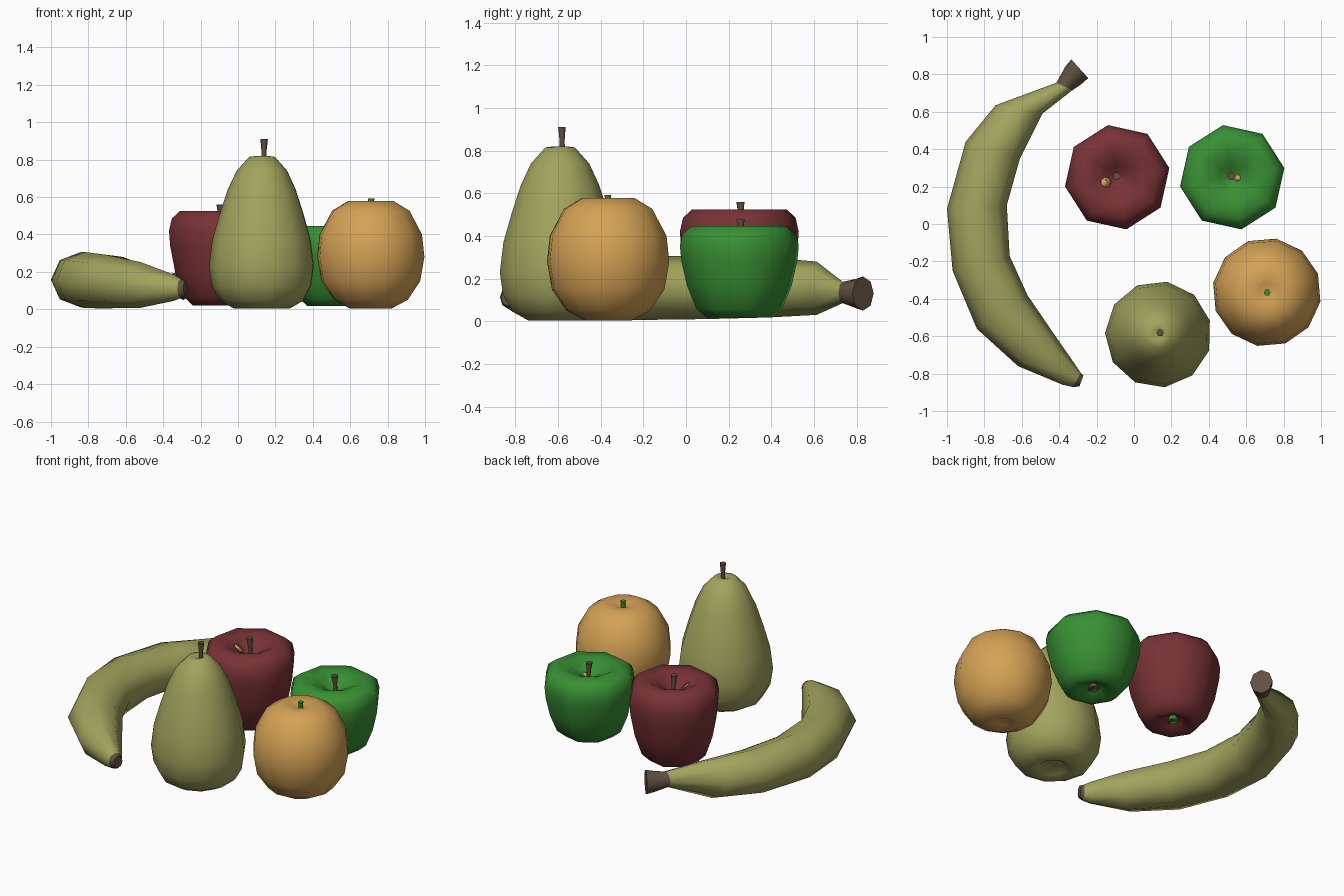
import bpy, bmesh, math
from mathutils import Vector

if "Cube" in bpy.data.objects:
    bpy.data.objects.remove(bpy.data.objects["Cube"])


def material(name, rgb):
    m = bpy.data.materials.new(name)
    m.diffuse_color = (*rgb, 1.0)
    m.use_nodes = True
    m.node_tree.nodes["Principled BSDF"].inputs["Base Color"].default_value = m.diffuse_color
    return m


OLIVE = material("olive yellow", (0.36, 0.37, 0.11))
RED = material("dark red", (0.19, 0.032, 0.036))
GREEN = material("leaf green", (0.04, 0.28, 0.034))
ORANGE = material("orange", (0.66, 0.36, 0.09))
BROWN = material("stem brown", (0.12, 0.08, 0.05))


def skin(name, rings, mats, mat_rule=None, flat_caps=False):
    """Join rings of points; a ring with one point closes to a tip."""
    bm = bmesh.new()
    loops = [[bm.verts.new(p) for p in r] for r in rings]
    for k, (a, b) in enumerate(zip(loops, loops[1:])):
        n = max(len(a), len(b))
        for i in range(n):
            j = (i + 1) % n
            if len(a) == 1:
                vs = [a[0], b[j], b[i]]
            elif len(b) == 1:
                vs = [a[i], a[j], b[0]]
            else:
                vs = [a[i], a[j], b[j], b[i]]
            f = bm.faces.new(vs)
            f.smooth = True
            f.material_index = mat_rule(k) if mat_rule else 0
    for k, l in ((0, loops[0]), (len(loops) - 2, loops[-1])):
        if len(l) > 1:
            f = bm.faces.new(l)
            f.smooth = not flat_caps
            f.material_index = mat_rule(k) if mat_rule else 0
    bmesh.ops.recalc_face_normals(bm, faces=bm.faces)
    if flat_caps:
        for e in bm.edges:
            if any(not f.smooth for f in e.link_faces):
                e.smooth = False
    me = bpy.data.meshes.new(name)
    bm.to_mesh(me)
    bm.free()
    for m in mats:
        me.materials.append(m)
    ob = bpy.data.objects.new(name, me)
    bpy.context.collection.objects.link(ob)
    return ob


def ring(x, y, z, r, sides, phase):
    if r == 0:
        return [(x, y, z)]
    return [(x + r * math.cos(phase + math.tau * i / sides),
             y + r * math.sin(phase + math.tau * i / sides), z) for i in range(sides)]


def lathe(name, x, y, profile, sides, phase_deg, mat, zscale=1.0):
    p = math.radians(phase_deg)
    return skin(name, [ring(x, y, z * zscale, r, sides, p) for r, z in profile], [mat])


def stem(name, base, top, r0, r1, mat, sides=6):
    b, t = Vector(base), Vector(top)
    mid = b.lerp(t, 0.5)
    rings = [ring(*c, r, sides, 0) for c, r in ((b, r0), (mid, min(r0, r1)), (t, r1))]
    return skin(name, rings, [mat], flat_caps=True)


# Apples: boxy shoulders, dimples at both ends
APPLE = [(0, .085), (.06, .055), (.11, .02), (.155, .02), (.205, .07), (.25, .20),
         (.277, .34), (.283, .42), (.268, .485), (.225, .525), (.15, .525),
         (.075, .485), (.03, .44), (0, .43)]
for label, x, y, h, mat, calyx, chip_pos in (
        ("red_apple", -.09, .25, 1.0, RED, GREEN, (-.15, .223)),
        ("green_apple", .525, .25, .85, GREEN, BROWN, (.553, .246))):
    lathe(label, x, y, APPLE, 8, 10, mat, h)
    stem(label + "_stem", (x, y + .01, .42 * h), (x - .003, y + .005, .56 * h),
         .013, .022, BROWN)
    # dried blossom at the base
    skin(label + "_blossom", [ring(x, y, .085 * h, .02, 5, 0), ring(x, y, .04 * h, .035, 5, 0),
                              [(x, y, .06 * h)]], [calyx])
    # small pale patch lying in the top dimple
    cx, cy = chip_pos
    d = math.hypot(cx - x, cy - y)
    slope = 0.89 if d < .075 else 0.53
    z0 = (.44 + (d - .03) * 1.0) * h + .008
    w = .028 if label == "red_apple" else .018
    pts = []
    for px, py, _ in ring(cx, cy, 0, w, 7, 0):
        pts.append((px, py, z0 + slope * h * (math.hypot(px - x, py - y) - d)))
    skin(label + "_patch", [pts, [(a, b, c + .003) for a, b, c in pts]], [ORANGE])

# Orange
lathe("orange_fruit", .71, -.365,
      [(0, .03), (.04, .012), (.11, .003), (.20, .05), (.268, .15), (.291, .28),
       (.278, .40), (.21, .527), (.125, .578), (.045, .568), (0, .55)], 12, 20, ORANGE)
stem("orange_button", (.71, -.365, .545), (.712, -.367, .592), .014, .018, GREEN)

# Pear
lathe("pear", .13, -.59,
      [(0, .02), (.03, .06), (.09, .012), (.15, .003), (.225, .045), (.27, .125),
       (.285, .23), (.268, .37), (.228, .51), (.185, .64), (.138, .74), (.07, .815),
       (.03, .82), (0, .80)], 11, 15, OLIVE)
stem("pear_stem", (.138, -.58, .79), (.14, -.582, .91), .014, .02, BROWN)

# Banana: outer point, inner point, centre height, half height per section
SECTIONS = [
    (-.335, .88, -.245, .78, .13, .08), (-.365, .845, -.285, .745, .13, .068),
    (-.415, .755, -.33, .715, .135, .05), (-.74, .635, -.49, .59, .155, .125),
    (-.90, .44, -.61, .35, .158, .14), (-1.0, .08, -.68, .10, .158, .148),
    (-.97, -.25, -.665, -.17, .156, .15), (-.84, -.56, -.57, -.38, .148, .143),
    (-.62, -.76, -.42, -.60, .13, .122), (-.38, -.86, -.305, -.765, .115, .07),
    (-.325, -.872, -.285, -.795, .112, .052), (-.292, -.868, -.27, -.81, .112, .04)]
rings = []
for ox, oy, ix, iy, z, h in SECTIONS:
    o, i = Vector((ox, oy, z)), Vector((ix, iy, z))
    c, u = (o + i) / 2, (o - i) / 2
    rings.append([c + u * math.cos(a) + Vector((0, 0, h * math.sin(a)))
                  for a in (math.tau * k / 8 for k in range(8))])
skin("banana", rings, [OLIVE, BROWN], lambda k: 1 if k < 2 or k >= 10 else 0, flat_caps=True)
